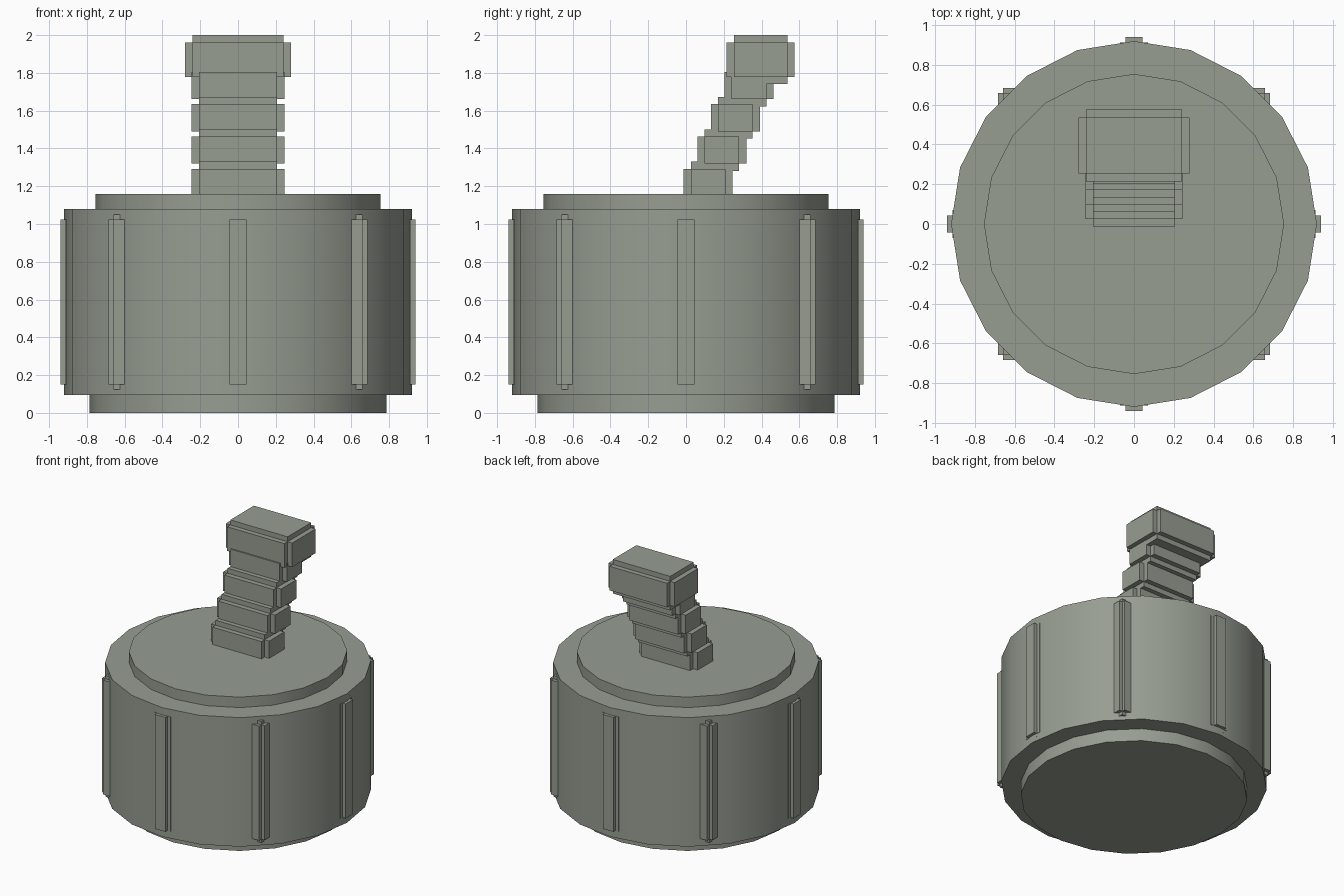
import bpy
from math import pi, sin, cos

if "Cube" in bpy.data.objects:
    bpy.data.objects.remove(bpy.data.objects["Cube"])

# One dull grey-green paint for every part
paint = bpy.data.materials.new("grey_green")
paint.diffuse_color = (0.31, 0.34, 0.29, 1)
paint.use_nodes = True
paint.node_tree.nodes["Principled BSDF"].inputs["Base Color"].default_value = paint.diffuse_color


def drum(name, radius, z0, z1):
    bpy.ops.mesh.primitive_cylinder_add(vertices=20, radius=radius, depth=z1 - z0,
                                        location=(0, 0, (z0 + z1) / 2))
    ob = bpy.context.object
    ob.name = name
    ob.data.materials.append(paint)
    bpy.ops.object.shade_smooth_by_angle(angle=pi / 6)


def box(name, lo, hi):
    bpy.ops.mesh.primitive_cube_add(size=1, location=[(a + b) / 2 for a, b in zip(lo, hi)])
    ob = bpy.context.object
    ob.name = name
    ob.scale = [b - a for a, b in zip(lo, hi)]
    bpy.ops.object.transform_apply(location=False, rotation=False, scale=True)
    ob.data.materials.append(paint)


def stepped_box(name, lo, hi, inset):
    # three crossing boxes, each full length on one axis, giving notched edges
    for axis, label in enumerate(("width", "depth", "height")):
        a = [v if i == axis else v + inset for i, v in enumerate(lo)]
        b = [v if i == axis else v - inset for i, v in enumerate(hi)]
        box(f"{name}_{label}", a, b)


# Canister: foot, body and lid
drum("foot", 0.785, 0, 0.1)
drum("body", 0.92, 0.095, 1.08)
drum("lid", 0.755, 1.07, 1.16)

# Eight vertical notched ribs, half sunk into the body
for i in range(8):
    cx, cy = 0.87 * cos(i * pi / 4), 0.87 * sin(i * pi / 4)
    h = 0.07
    stepped_box(f"rib_{i}", (cx - h, cy - h, 0.125), (cx + h, cy + h, 1.05), 0.026)

# Leaning stalk of four notched blocks
for i in range(4):
    y, z = -0.012 + 0.072 * i, 1.11 + 0.171 * i
    stepped_box(f"stalk_{i}", (-0.245, y, z), (0.245, y + 0.259, z + 0.22), 0.038)

# Grip on top of the stalk
stepped_box("grip", (-0.28, 0.215, 1.74), (0.28, 0.575, 2.0), 0.038)
